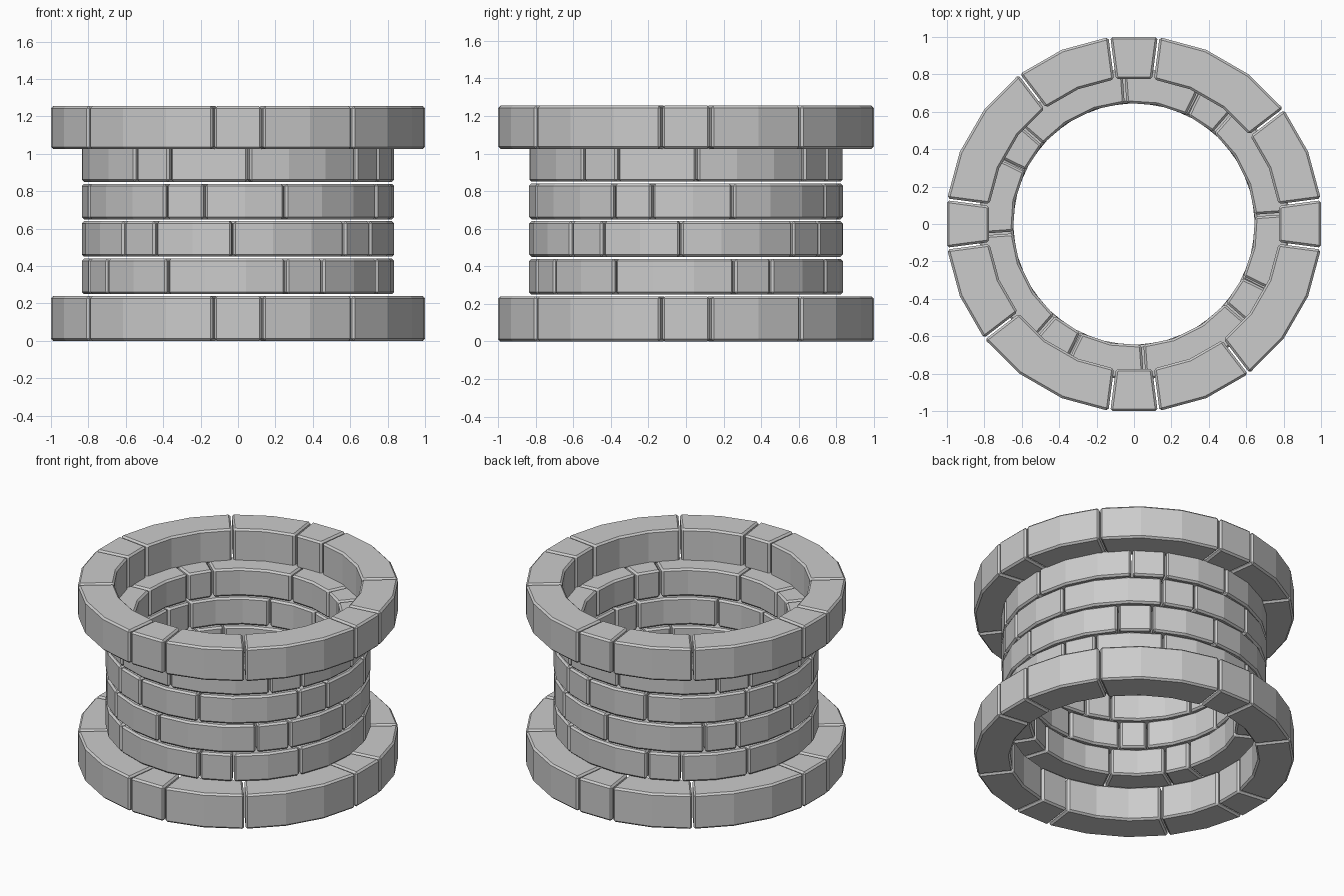
import bpy
import bmesh
from math import radians, sin, cos

cube = bpy.data.objects.get("Cube")
if cube:
    bpy.data.objects.remove(cube, do_unlink=True)

STEP = 15          # degrees per flat facet
GAP = 0.005        # half of the open joint between stones
BEVEL = 0.012

stone = bpy.data.materials.new("grey_stone")
stone.use_nodes = True
stone.diffuse_color = (0.6, 0.6, 0.6, 1)
stone.node_tree.nodes["Principled BSDF"].inputs["Base Color"].default_value = (0.6, 0.6, 0.6, 1)


def add_block(bm, start, facets, inner, outer, z0, z1):
    """One stone: a rectangular section swept along a faceted arc."""
    sections = []
    for i in range(facets + 1):
        a = radians(start + i * STEP)
        shift = GAP if i == 0 else -GAP if i == facets else 0
        section = []
        for r, z in ((inner, z0), (outer, z0), (outer, z1), (inner, z1)):
            section.append(bm.verts.new((r * cos(a) - shift * sin(a),
                                         r * sin(a) + shift * cos(a), z)))
        sections.append(section)
    for s, t in zip(sections, sections[1:]):
        for k in range(4):
            n = (k + 1) % 4
            bm.faces.new((s[k], s[n], t[n], t[k]))
    bm.faces.new(sections[0])
    bm.faces.new(sections[-1])


def add_course(name, start, inner, outer, z0, z1):
    """A full ring: short, medium and long stones repeated in each quarter."""
    bm = bmesh.new()
    for quarter in range(4):
        angle = start + quarter * 90
        for facets in (1, 2, 3):
            add_block(bm, angle, facets, inner, outer, z0, z1)
            angle += facets * STEP
    bmesh.ops.recalc_face_normals(bm, faces=bm.faces)
    mesh = bpy.data.meshes.new(name)
    bm.to_mesh(mesh)
    bm.free()
    mesh.materials.append(stone)
    obj = bpy.data.objects.new(name, mesh)
    bpy.context.collection.objects.link(obj)
    # Chamfered stone edges; the shallow facet edges stay sharp
    bevel = obj.modifiers.new("chamfer", 'BEVEL')
    bevel.width = BEVEL
    bevel.segments = 1
    bevel.limit_method = 'ANGLE'
    bevel.angle_limit = radians(30)


# Wide base and rim
add_course("base_ring", -7.5, 0.78, 1.008, 0, 0.24)
add_course("rim_ring", -7.5, 0.78, 1.008, 1.025, 1.255)

# Narrow wall, each course turned so that the joints are staggered
for i, turn in enumerate((18, 43, 62.5, 49)):
    bottom = 0.25 + i * 0.2
    add_course(f"wall_course_{i + 1}", turn, 0.648, 0.836, bottom, bottom + 0.19)
